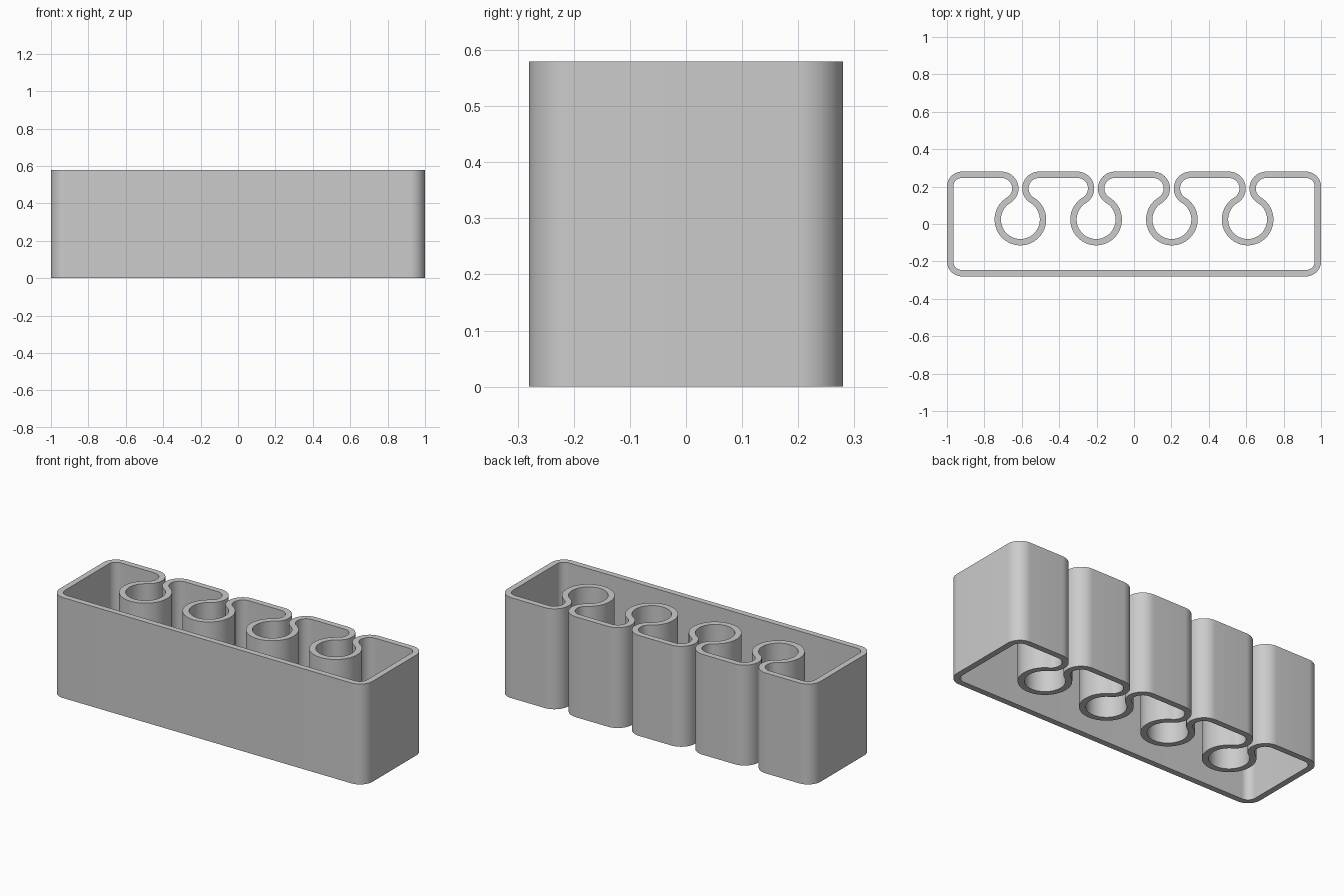
import bpy
import bmesh
from math import radians, degrees, sin, cos, sqrt, atan2

if "Cube" in bpy.data.objects:
    bpy.data.objects.remove(bpy.data.objects["Cube"], do_unlink=True)

HALF_X, HALF_Y, HEIGHT = 1.0, 0.28, 0.58
WALL = 0.034
CORNER_R = 0.08            # outer radius of the box corners
LIP_R, SOCKET_R = 0.073, 0.121   # wall centreline radii
LIP_X, LIP_Y = 0.10, 0.19        # lip centre, relative to the socket in x
SPACING = 0.405

# The socket sits where its arc runs tangent into both lips
drop = sqrt((LIP_R + SOCKET_R) ** 2 - LIP_X ** 2)
SOCKET_Y = LIP_Y - drop
TILT = degrees(atan2(drop, LIP_X))


def build_arcs():
    """Wall centreline, counter-clockwise: (x, y, radius, start, end)."""
    r = CORNER_R - WALL / 2
    cx, cy = HALF_X - CORNER_R, HALF_Y - CORNER_R
    arcs = [(-cx, -cy, r, 180, 270), (cx, -cy, r, 270, 360), (cx, cy, r, 0, 90)]
    for i in (1.5, 0.5, -0.5, -1.5):
        x = i * SPACING
        arcs += [
            (x + LIP_X, LIP_Y, LIP_R, 90, 180 + TILT),
            (x, SOCKET_Y, SOCKET_R, TILT, -180 - TILT),
            (x - LIP_X, LIP_Y, LIP_R, -TILT, 90),
        ]
    return arcs + [(-cx, cy, r, 90, 180)]


def outline(arcs, offset):
    """Points along the wall centreline, shifted outward by offset."""
    points = []
    for n, (x, y, radius, start, end) in enumerate(arcs):
        steps = max(10, int(abs(end - start) / 6))
        rad = radius + offset if end > start else radius - offset
        after_tangent = 3 <= n < len(arcs) - 1 and (n - 3) % 3 > 0
        for k in range(1 if after_tangent else 0, steps + 1):
            a = radians(start + (end - start) * k / steps)
            points.append((x + rad * cos(a), y + rad * sin(a)))
    return points


# One continuous folded wall, open at top and bottom
bm = bmesh.new()
arcs = build_arcs()
outer, inner = outline(arcs, WALL / 2), outline(arcs, -WALL / 2)
rings = [[bm.verts.new((x, y, z)) for x, y in pts]
         for pts, z in ((outer, 0), (outer, HEIGHT), (inner, HEIGHT), (inner, 0))]
count = len(outer)
for r in range(4):
    a, b = rings[r], rings[(r + 1) % 4]
    for i in range(count):
        j = (i + 1) % count
        bm.faces.new((a[i], a[j], b[j], b[i]))
bmesh.ops.recalc_face_normals(bm, faces=bm.faces)
mesh = bpy.data.meshes.new("holder_wall")
bm.to_mesh(mesh)
bm.free()
holder = bpy.data.objects.new("holder_wall", mesh)
bpy.context.collection.objects.link(holder)

# Plain grey plastic
grey = bpy.data.materials.new("grey_plastic")
grey.use_nodes = True
colour = (0.6, 0.6, 0.6, 1)
grey.diffuse_color = colour
grey.node_tree.nodes["Principled BSDF"].inputs["Base Color"].default_value = colour
mesh.materials.append(grey)

bpy.context.view_layer.objects.active = holder
holder.select_set(True)
bpy.ops.object.shade_smooth_by_angle(angle=radians(30))
